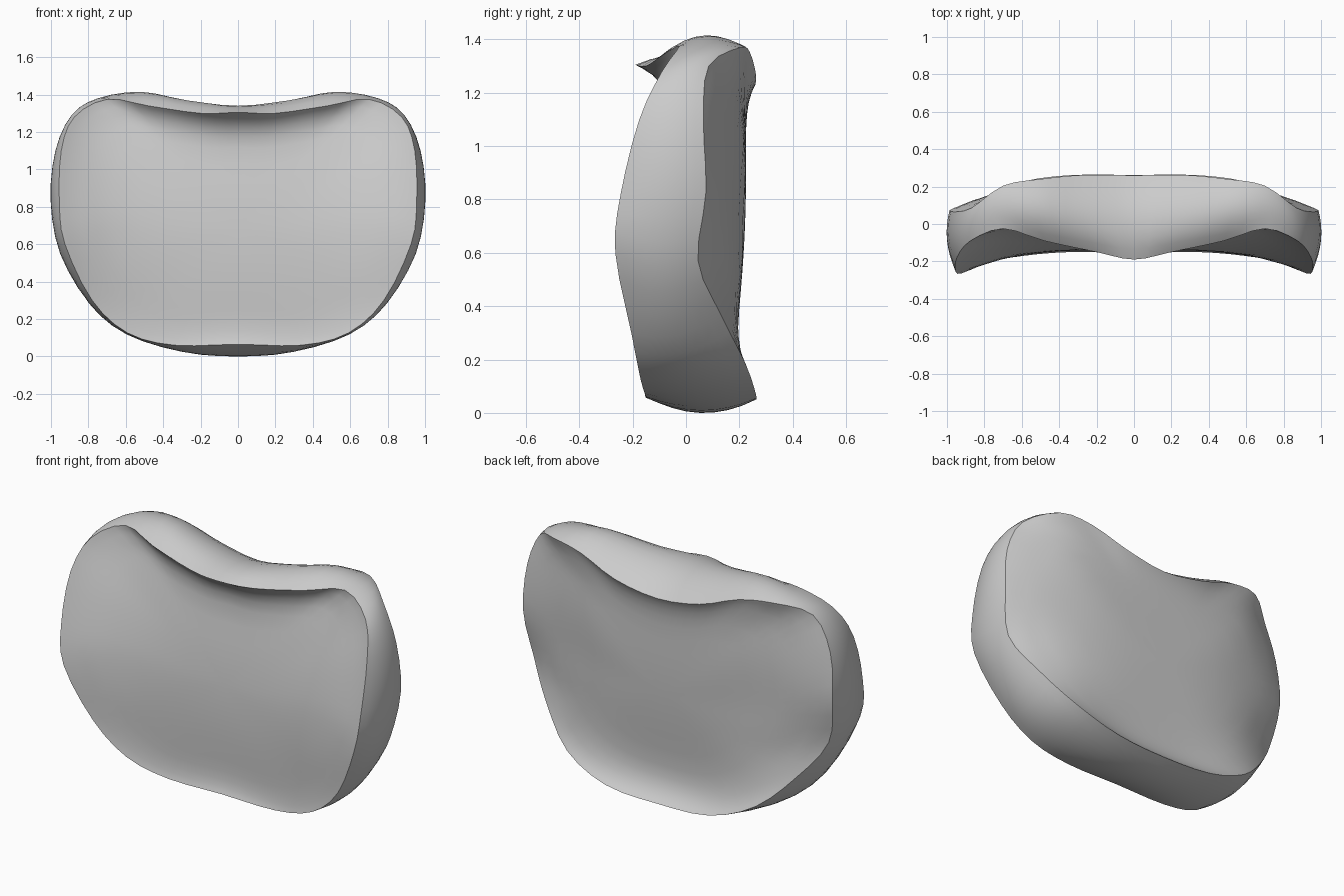
import bpy, bmesh, math
from mathutils import Vector

if "Cube" in bpy.data.objects:
    bpy.data.objects.remove(bpy.data.objects["Cube"])

# Half outlines from bottom centre round to top centre
front_lip = [(0, -.155, .065), (.34, -.15, .06), (.59, -.17, .125), (.78, -.205, .3),
             (.925, -.265, .6), (.955, -.245, .82), (.945, -.175, 1.1), (.875, -.09, 1.28),
             (.7, -.025, 1.375), (.48, -.09, 1.34), (.2, -.15, 1.30), (0, -.19, 1.305)]
outline = [(0, 0), (.3, .025), (.6, .125), (.8, .29), (.95, .55), (1, .83),
           (.975, 1.1), (.89, 1.29), (.75, 1.38), (.52, 1.415), (.28, 1.37), (0, 1.335)]
back_lip = [(0, .262, .05), (.33, .262, .07), (.6, .225, .18), (.8, .13, .37),
            (.94, .045, .57), (.985, .075, .83), (.965, .065, 1.1), (.87, .085, 1.3),
            (.7, .205, 1.37), (.5, .24, 1.35), (.27, .262, 1.27), (0, .26, 1.23)]
middle = [(o[0], (f[1] + b[1]) / 2, o[1]) for f, o, b in zip(front_lip, outline, back_lip)]
STEPS = 3
CENTRE_Z = .68


def smooth_loop(half):
    """Mirror a half outline and pass a closed smooth curve through it."""
    pts = [Vector(p) for p in half]
    pts += [Vector((-p.x, p.y, p.z)) for p in reversed(pts[1:-1])]
    n, out = len(pts), []
    for i in range(n):
        a, b, c, d = (pts[(i + k) % n] for k in (-1, 0, 1, 2))
        for k in range(STEPS):
            t = k / STEPS
            out.append(.5 * (2 * b + (c - a) * t + (2 * a - 5 * b + 4 * c - d) * t * t
                             + (3 * b - a - 3 * c + d) * t ** 3))
    return out


F, M, B = smooth_loop(front_lip), smooth_loop(middle), smooth_loop(back_lip)


def band_ring(t):
    """Rounded side wall through front lip, widest outline and back lip."""
    return [f * (1 - t) * (1 - 2 * t) + m * 4 * t * (1 - t) + b * t * (2 * t - 1)
            for f, m, b in zip(F, M, B)]


def front_face(z):
    return -.14 + .184 * (z - .45) ** 2


def back_face(z):
    return .225 - .1 * (z - .9) ** 2


def dish_ring(lip, s, face):
    """Ring of a dished face: steep lip at top and bottom, gentle slope at the sides."""
    n, ring = len(lip), []
    r = round((1 - s) * 12)
    for i, p in enumerate(lip):
        lip_y = sum(lip[(i + k) % n].y for k in range(-r, r + 1)) / (2 * r + 1)
        dx, dz = p.x, p.z - CENTRE_Z
        w = s ** (3 + 4 * dz * dz / (dx * dx + dz * dz))
        z = CENTRE_Z + dz * s
        ring.append(Vector((dx * s, lip_y * w + face(z) * (1 - w), z)))
    return ring


scales = [.12, .25, .4, .55, .7, .8, .88, .94, .975]
rings = [dish_ring(F, s, front_face) for s in scales]
rings += [band_ring(k / 8) for k in range(9)]
rings += [dish_ring(B, s, back_face) for s in reversed(scales)]

# Bean-shaped disc: front dish, side wall and back dish in one skin
bm = bmesh.new()
loops = [[bm.verts.new(p) for p in ring] for ring in rings]
n = len(F)
for lo, hi in zip(loops, loops[1:]):
    for i in range(n):
        j = (i + 1) % n
        bm.faces.new((lo[i], lo[j], hi[j], hi[i]))
for ring, face in ((loops[0], front_face), (loops[-1], back_face)):
    c = bm.verts.new((0, face(CENTRE_Z), CENTRE_Z))
    for i in range(n):
        bm.faces.new((c, ring[i], ring[(i + 1) % n]))
bmesh.ops.recalc_face_normals(bm, faces=bm.faces)
low = min(v.co.z for v in bm.verts)
bmesh.ops.translate(bm, verts=bm.verts, vec=(0, 0, -low))
mesh = bpy.data.meshes.new("bean_disc")
bm.to_mesh(mesh)
bm.free()
disc = bpy.data.objects.new("bean_disc", mesh)
bpy.context.collection.objects.link(disc)
bpy.context.view_layer.objects.active = disc
disc.select_set(True)
bpy.ops.object.shade_smooth_by_angle(angle=math.radians(40))
